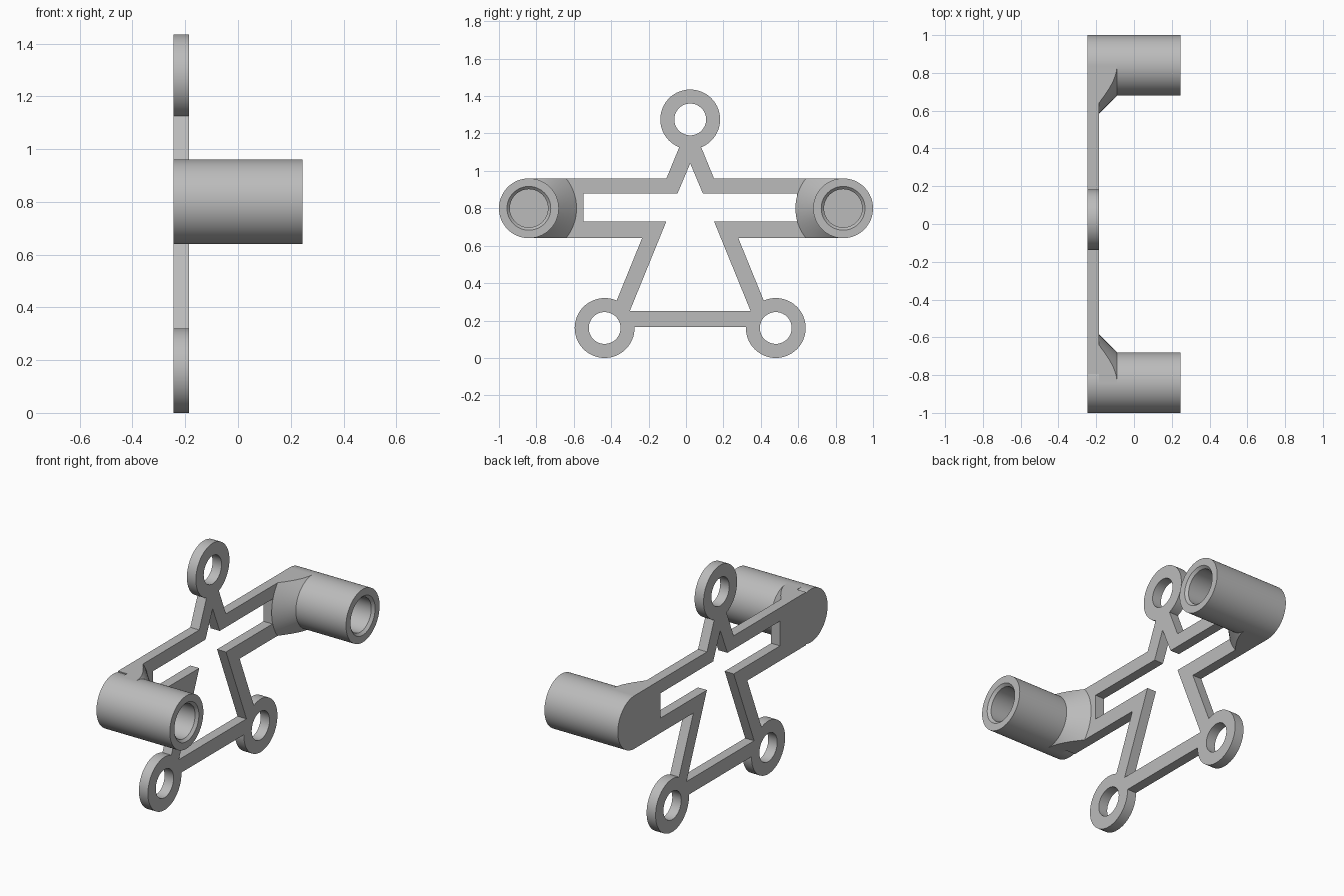
import bpy, bmesh, math
from mathutils import Matrix, Vector

BACK, FACE, TIP = -0.245, -0.185, 0.245   # plate back, plate face, post end
MID = 0.0225                              # centre line of the frame
POST_Y, POST_Z, POST_R = 0.84, 0.80, 0.16
EAR_R, HOLE_R = 0.16, 0.085
EARS = [(MID, 1.275), (MID - 0.4575, 0.16), (MID + 0.4575, 0.16)]

if "Cube" in bpy.data.objects:
    bpy.data.objects.remove(bpy.data.objects["Cube"])

grey = bpy.data.materials.new("plain grey")
grey.use_nodes = True
grey.diffuse_color = (0.5, 0.5, 0.5, 1)
grey.node_tree.nodes["Principled BSDF"].inputs["Base Color"].default_value = (0.5, 0.5, 0.5, 1)


def make(name, bm):
    bmesh.ops.recalc_face_normals(bm, faces=bm.faces)
    mesh = bpy.data.meshes.new(name)
    bm.to_mesh(mesh)
    bm.free()
    mesh.materials.append(grey)
    ob = bpy.data.objects.new(name, mesh)
    bpy.context.collection.objects.link(ob)
    return ob


def prism(name, outline, x0, x1):
    """Extrude a (y, z) outline along x."""
    bm = bmesh.new()
    face = bm.faces.new([bm.verts.new((x0, y, z)) for y, z in outline])
    out = bmesh.ops.extrude_face_region(bm, geom=[face])["geom"]
    bmesh.ops.translate(bm, vec=(x1 - x0, 0, 0),
                        verts=[v for v in out if isinstance(v, bmesh.types.BMVert)])
    return make(name, bm)


def cone_mesh(y, z, r0, r1, x0, x1):
    """Cone or cylinder along x."""
    bm = bmesh.new()
    place = Matrix.Translation(((x0 + x1) / 2, y, z)) @ Matrix.Rotation(math.pi / 2, 4, 'Y')
    bmesh.ops.create_cone(bm, cap_ends=True, segments=64, radius1=r0, radius2=r1,
                          depth=x1 - x0, matrix=place)
    return bm


def combine(ob, tool, operation):
    mod = ob.modifiers.new(operation, 'BOOLEAN')
    mod.operation, mod.object, mod.solver = operation, tool, 'EXACT'
    bpy.context.view_layer.objects.active = ob
    bpy.ops.object.modifier_apply(modifier=mod.name)
    bpy.data.objects.remove(tool)


def mirrored(half):
    """Close a half outline, given as offsets from the centre line."""
    right = [(MID + u, z) for u, z in half]
    left = [(MID - u, z) for u, z in reversed(half) if u > 0]
    return right + left


# Flat frame: outer outline, less the opening, plus three drilled ears
frame = prism("frame_plate", mirrored([
    (0.045, 1.16), (0.127, 0.96), (POST_Y - MID, 0.96), (POST_Y - MID, 0.64),
    (0.2575, 0.64), (0.41, 0.265), (0.33, 0.165)]), BACK, FACE)
opening = prism("opening_cutter", mirrored([
    (0, 1.04), (0.0675, 0.88), (0.57, 0.88), (0.57, 0.73), (0.1275, 0.73),
    (0.3225, 0.252)]), BACK - 0.1, FACE + 0.1)
combine(frame, opening, 'DIFFERENCE')
for y, z in EARS:
    combine(frame, make("ear", cone_mesh(y, z, EAR_R, EAR_R, BACK, FACE)), 'UNION')
for y, z in EARS:
    combine(frame, make("hole_cutter", cone_mesh(y, z, HOLE_R, HOLE_R, BACK - 0.1, FACE + 0.1)),
            'DIFFERENCE')

parts = [frame]
for side, label in ((-1, "front"), (1, "back")):
    y = side * POST_Y

    # Round post with a chamfered blind bore
    bm = bmesh.new()
    profile = [(BACK, 0), (BACK, POST_R), (TIP, POST_R), (TIP, 0.117),
               (TIP - 0.015, 0.102), (FACE, 0.102), (FACE, 0)]
    verts = [bm.verts.new((x, y, POST_Z + r)) for x, r in profile]
    edges = [bm.edges.new(pair) for pair in zip(verts, verts[1:])]
    bmesh.ops.spin(bm, geom=verts + edges, cent=(0, y, POST_Z), axis=(1, 0, 0),
                   angle=math.tau, steps=64)
    bmesh.ops.remove_doubles(bm, verts=bm.verts, dist=0.0001)
    parts.append(make(label + "_post", bm))

    # Conical gusset trimmed to the arm height, on the inner side only
    bm = cone_mesh(y, POST_Z, 0.255, POST_R, FACE, -0.09)
    for point, normal in (((0, y, POST_Z + POST_R), (0, 0, 1)),
                          ((0, y, POST_Z - POST_R), (0, 0, -1)),
                          ((0, y, POST_Z), (0, side, 0))):
        cut = bmesh.ops.bisect_plane(bm, geom=bm.verts[:] + bm.edges[:] + bm.faces[:],
                                     plane_co=Vector(point), plane_no=Vector(normal),
                                     clear_outer=True)["geom_cut"]
        bmesh.ops.holes_fill(bm, edges=[e for e in cut if isinstance(e, bmesh.types.BMEdge)])
    gusset = make(label + "_gusset", bm)
    combine(gusset, make("bore_cutter", cone_mesh(y, POST_Z, 0.13, 0.13, BACK, TIP)), 'DIFFERENCE')
    parts.append(gusset)

# Smooth the round walls, keep the edges crisp
for ob in bpy.context.view_layer.objects:
    ob.select_set(ob in parts)
bpy.context.view_layer.objects.active = frame
bpy.ops.object.shade_smooth_by_angle(angle=math.radians(30))
